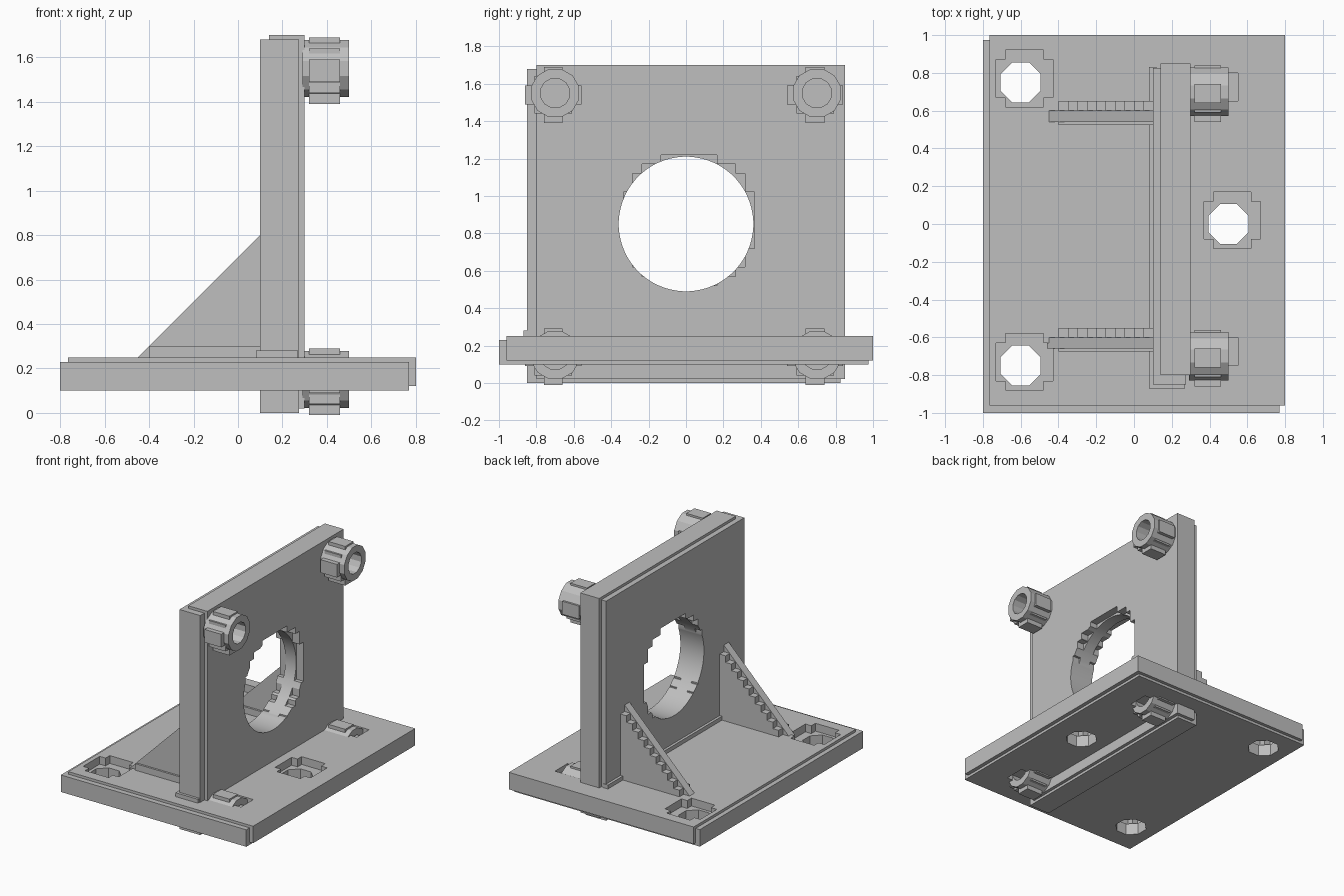
import bpy, bmesh, math
from mathutils import Vector

if bpy.data.objects.get("Cube"):
    bpy.data.objects.remove(bpy.data.objects["Cube"], do_unlink=True)

grey = bpy.data.materials.new("plain_grey")
grey.use_nodes = True
colour = (0.52, 0.52, 0.52, 1)
grey.diffuse_color = colour
grey.node_tree.nodes["Principled BSDF"].inputs["Base Color"].default_value = colour


def prism(name, outline, axis, lo, hi):
    """Extrude a 2D outline along an axis."""
    place = {"x": lambda a, b, t: (t, a, b),
             "y": lambda a, b, t: (a, t, b),
             "z": lambda a, b, t: (a, b, t)}[axis]
    bm = bmesh.new()
    face = bm.faces.new([bm.verts.new(place(a, b, lo)) for a, b in outline])
    ext = bmesh.ops.extrude_face_region(bm, geom=[face])
    moved = [v for v in ext["geom"] if isinstance(v, bmesh.types.BMVert)]
    bmesh.ops.translate(bm, verts=moved, vec=Vector(place(0, 0, hi - lo)))
    bmesh.ops.recalc_face_normals(bm, faces=bm.faces)
    mesh = bpy.data.meshes.new(name)
    bm.to_mesh(mesh)
    bm.free()
    mesh.materials.append(grey)
    ob = bpy.data.objects.new(name, mesh)
    bpy.context.collection.objects.link(ob)
    return ob


def box(name, x, y, z):
    return prism(name, [(x[0], y[0]), (x[1], y[0]), (x[1], y[1]), (x[0], y[1])], "z", *z)


def circle(a, b, r, sides):
    turn = math.tau / sides
    return [(a + r * math.cos((i + .5) * turn), b + r * math.sin((i + .5) * turn))
            for i in range(sides)]


def stepped(a, b, r, s=0.05):
    """A disc outline made of square steps."""
    rows = math.ceil(r / s - 0.4)
    right = []
    for k in range(-rows, rows):
        mid = (k + .5) * s
        w = max(s, round(math.sqrt(max(r * r - mid * mid, 0)) / s) * s)
        if right and abs(right[-1][0] - w) < 1e-6:
            right.pop()
        else:
            right.append((w, k * s))
        right.append((w, (k + 1) * s))
    left = [(-u, v) for u, v in reversed(right)]
    return [(a + u, b + v) for u, v in right + left]


def combine(target, others, operation):
    """Apply booleans and discard the helper shapes."""
    bpy.context.view_layer.objects.active = target
    for other in others:
        other.hide_render = True
        mod = target.modifiers.new("cut", "BOOLEAN")
        mod.operation, mod.solver, mod.object = operation, "EXACT", other
        bpy.ops.object.modifier_apply(modifier=mod.name)
        bpy.data.objects.remove(other, do_unlink=True)


def smooth(ob):
    bpy.ops.object.select_all(action="DESELECT")
    ob.select_set(True)
    bpy.context.view_layer.objects.active = ob
    bpy.ops.object.shade_smooth_by_angle(angle=math.radians(25))


# Base plate: two offset slabs give the stepped rims
base = box("base_plate", (-.8, .77), (-1, .975), (.1, .23))
combine(base, [box("slab", (-.765, .8), (-.96, 1), (.12, .25))], "UNION")

# Bolt holes with stepped counterbores, and shallow pockets by the lower bosses
cutters = []
for x, y in ((-.6, .75), (-.6, -.75), (.5, 0)):
    cutters.append(prism("bolt_hole", circle(x, y, .115, 8), "z", 0, .4))
    cutters.append(prism("counterbore", stepped(x + .02, y + .02, .16), "z", .19, .4))
for y in (-.7, .7):
    cutters.append(box("top_pocket", (.31, .55), (y - .05, y + .1), (.21, .3)))
    cutters.append(box("bottom_pocket", (.31, .55), (y - .08, y + .08), (0, .14)))
combine(base, cutters, "DIFFERENCE")

# Upright plate, offset the same way, with a large round opening
upright = box("upright_plate", (.1, .275), (-.85, .825), (0, 1.68))
combine(upright, [box("slab", (.14, .3), (-.8, .85), (.02, 1.7))], "UNION")
combine(upright, [
    prism("opening", circle(0, .85, .36, 64), "x", 0, .5),
    prism("front_steps", stepped(.015, .87, .365), "x", .24, .5),
    prism("back_steps", stepped(.015, .87, .365), "x", 0, .15)], "DIFFERENCE")
smooth(upright)

# Raised foot strip along the upright
box("foot_strip", (.08, .12), (-.87, .83), (.24, .28))
box("foot_end", (.08, .27), (-.87, -.82), (.24, .28))

# Gussets: smooth wedge with a toothed edge and a low foot
for side, y in (("rear", .54), ("front", -.66)):
    prism(side + "_gusset", [(-.46, .24), (.11, .24), (.11, .81)], "y", y, y + .06)
    teeth = [(.11, .24), (.11, .75)]
    for i in range(10):
        x = .1 - i * .05
        teeth += [(x - .05, .75 - i * .05), (x - .05, .70 - i * .05)]
    prism(side + "_gusset_teeth", teeth, "y", y + .06, y + .11)
    box(side + "_gusset_foot", (-.4, .1), (y - .015, y + .02), (.24, .3))

# Hollow bosses at the four corners of the upright
for level, z in (("upper", 1.55), ("lower", .15)):
    for side, y in (("left", -.7), ("right", .7)):
        boss = prism(f"{level}_{side}_boss", circle(y, z, .133, 12), "x", .29, .5)
        combine(boss, [prism("ridges", stepped(y - .01, z - .01, .13), "x", .32, .46)], "UNION")
        combine(boss, [prism("bore", circle(y, z, .08, 12), "x", .301, .6)], "DIFFERENCE")
        smooth(boss)
